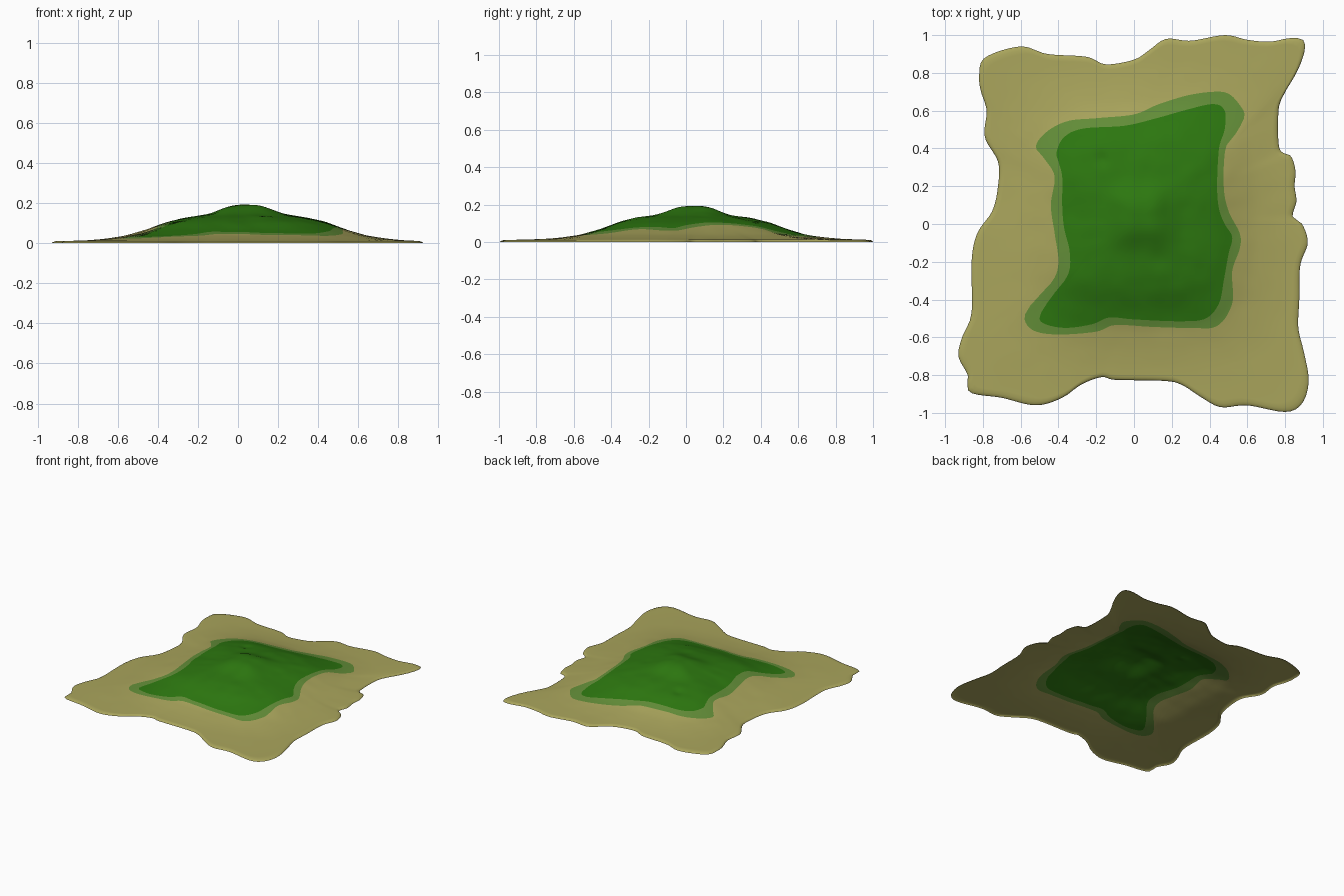
import bpy, bmesh, math
from mathutils import Vector, noise

if "Cube" in bpy.data.objects:
    bpy.data.objects.remove(bpy.data.objects["Cube"])

CX, CY = 0.04, 0.04      # hill centre, hub of all rings
SEG = 288

# outlines in plan, clockwise from the back left corner
COAST = [(-.79, .88), (-.6, .94), (-.46, .90), (-.25, .885), (-.15, .845), (0, .87), (.08, .92), (.17, .98),
         (.3, .97), (.48, 1), (.6, .975), (.72, .965), (.83, .985), (.9, .97), (.9, .9), (.86, .8), (.79, .68),
         (.765, .6), (.77, .4), (.83, .36), (.855, .28), (.85, .2), (.86, .12), (.84, .04), (.89, 0), (.92, -.1),
         (.88, -.22), (.875, -.4), (.87, -.55), (.9, -.68), (.925, -.83), (.89, -.95), (.8, -.995), (.6, -.96),
         (.46, -.97), (.36, -.92), (.25, -.85), (.15, -.83), (-.1, -.825), (-.17, -.81), (-.28, -.85), (-.38, -.92),
         (-.52, -.96), (-.7, -.92), (-.87, -.89), (-.88, -.8), (-.93, -.7), (-.91, -.6), (-.86, -.47), (-.86, -.2),
         (-.83, -.05), (-.75, .07), (-.72, .2), (-.72, .33), (-.79, .46), (-.78, .6), (-.81, .7), (-.82, .78)]
FRINGE = [(-.52, .41), (-.46, .49), (-.35, .545), (-.2, .56), (0, .58), (.12, .63), (.28, .68), (.42, .70),
          (.5, .69), (.56, .63), (.585, .57), (.54, .48), (.485, .4), (.475, .2), (.5, .07), (.56, -.05),
          (.56, -.13), (.52, -.25), (.52, -.42), (.44, -.54), (.3, -.55), (.1, -.545), (-.1, -.535), (-.2, -.57),
          (-.4, -.585), (-.53, -.565), (-.58, -.5), (-.54, -.42), (-.43, -.3), (-.4, -.2), (-.42, -.05),
          (-.44, .1), (-.42, .25), (-.47, .34)]
MEADOW = [(-.41, .38), (-.37, .46), (-.27, .505), (-.05, .52), (.12, .56), (.28, .605), (.42, .635), (.48, .6),
          (.48, .5), (.45, .4), (.44, .2), (.45, .08), (.48, 0), (.52, -.07), (.5, -.16), (.475, -.3),
          (.45, -.42), (.38, -.5), (.25, -.515), (0, -.505), (-.13, -.495), (-.22, -.53), (-.36, -.55),
          (-.47, -.53), (-.5, -.49), (-.44, -.39), (-.35, -.27), (-.34, -.15), (-.37, -.02), (-.38, .1),
          (-.38, .25), (-.4, .33)]
# height of the hill against distance from its centre
PROFILE = [(0, .191), (.05, .19), (.1, .18), (.15, .16), (.2, .143), (.3, .127), (.4, .104), (.5, .068),
           (.6, .039), (.7, .025), (.8, .017), (1, .012), (2, .01)]


def radii(points):
    """Smooth a closed outline and sample its radius at even angles."""
    n, polar = len(points), []
    for i in range(n):
        a, b, c, d = (Vector(points[(i + k) % n]) for k in (-1, 0, 1, 2))
        for s in range(8):
            t = s / 8
            p = .5 * (2 * b + (c - a) * t + (2 * a - 5 * b + 4 * c - d) * t * t + (3 * b - a - 3 * c + d) * t ** 3)
            x, y = p.x - CX, p.y - CY
            polar.append((math.atan2(y, x), math.hypot(x, y)))
    polar.sort()
    tau = 2 * math.pi
    polar = [(polar[-1][0] - tau, polar[-1][1])] + polar + [(polar[0][0] + tau, polar[0][1])]
    return [lookup(polar, -math.pi + tau * i / SEG) for i in range(SEG)]


def lookup(table, v):
    for (a, fa), (b, fb) in zip(table, table[1:]):
        if a <= v <= b:
            return fa + (fb - fa) * (v - a) / max(b - a, 1e-9)
    return table[-1][1]


def height(x, y):
    dx, dy = abs(x - CX), abs(y - CY)
    r = (dx ** 3.5 + dy ** 3.5) ** (1 / 3.5)
    z = sum(lookup(PROFILE, max(0, r + o)) for o in (-.02, 0, .02)) / 3
    bump = noise.noise(Vector((x * 5, y * 5, 3))) + .5 * noise.noise(Vector((x * 11, y * 11, 8)))
    z += bump * .05 * min(z, .12)
    return z - .01 * math.exp(-((x + .17) ** 2 + (y - .34) ** 2) / .0012)   # small hollow


def material(name, rgb):
    m = bpy.data.materials.new(name)
    m.diffuse_color = (*rgb, 1)
    m.use_nodes = True
    m.node_tree.nodes["Principled BSDF"].inputs["Base Color"].default_value = m.diffuse_color
    return m


coast, fringe, meadow = radii(COAST), radii(FRINGE), radii(MEADOW)
# ring list: (inner outline, outer outline, blend, material of band inside it)
zero = [0] * SEG
rings = [(zero, meadow, k / 28, 0) for k in range(1, 29)]
rings += [(meadow, fringe, k / 4, 1) for k in range(1, 5)]
rings += [(fringe, coast, t, 2) for t in (.07, .14, .21, .28, .36, .44, .52, .6, .68, .76, .83, .9, .95, .98, .992, 1)]

bm = bmesh.new()
hub = bm.verts.new((CX, CY, height(CX, CY)))
previous = None
for inner, outer, t, mat in rings:
    row = []
    for i in range(SEG):
        ang = -math.pi + 2 * math.pi * i / SEG
        r = inner[i] + (outer[i] - inner[i]) * t
        x, y = CX + r * math.cos(ang), CY + r * math.sin(ang)
        z = height(x, y)
        if mat == 2:      # beach thins out and drops to the waterline
            z = z + (min(z, .011) - z) * t ** 3
            z *= 1 if t < .95 else math.sqrt(max(0, (1 - t) / .05))
        row.append(bm.verts.new((x, y, z)))
    for i in range(SEG):
        j = (i + 1) % SEG
        face = bm.faces.new((hub, row[i], row[j]) if previous is None else
                            (previous[i], row[i], row[j], previous[j]))
        face.material_index = mat
        face.smooth = True
    previous = row

mesh = bpy.data.meshes.new("island")
bm.to_mesh(mesh)
bm.free()
for m in (material("grass green", (.026, .188, .005)),
          material("pale grass", (.127, .275, .041)),
          material("sand", (.40, .376, .107))):
    mesh.materials.append(m)
island = bpy.data.objects.new("island", mesh)
bpy.context.collection.objects.link(island)
